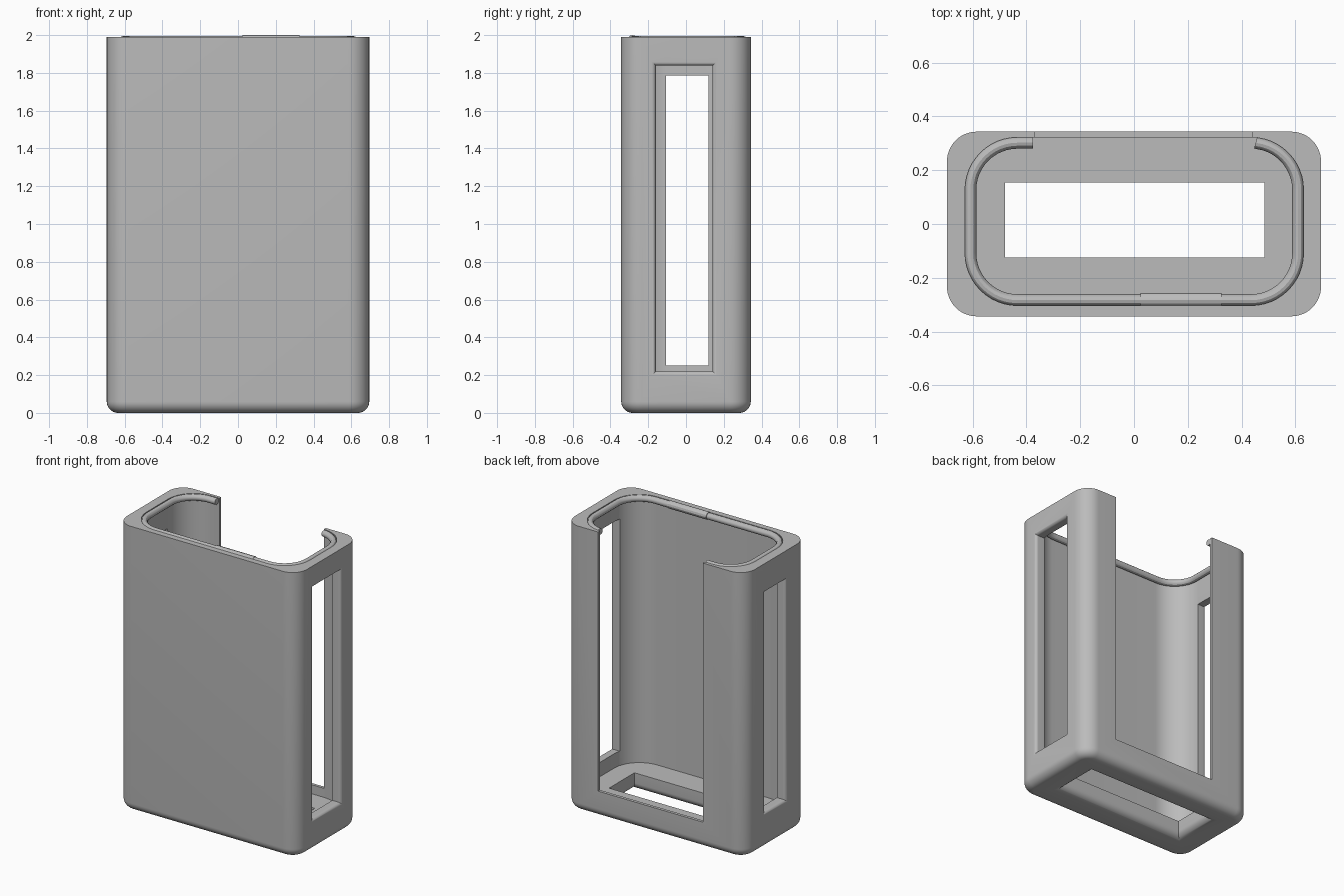
import bpy, bmesh, math
from mathutils import Vector

if "Cube" in bpy.data.objects:
    bpy.data.objects.remove(bpy.data.objects["Cube"])

grey = bpy.data.materials.new("light_grey")
grey.diffuse_color = (0.5, 0.5, 0.5, 1)
grey.use_nodes = True
grey.node_tree.nodes["Principled BSDF"].inputs["Base Color"].default_value = grey.diffuse_color

X, Y, TOP = 0.695, 0.343, 1.99          # outer half sizes and rim height
CAVITY = (-0.628, 0.63, -0.303, 0.322)  # x0, x1, y0, y1
SLOT = (-0.37, 0.438)                   # back opening, x range


def rounded_rect(x0, x1, y0, y1, r, n=12):
    """Counter-clockwise outline, starting at the left end of the back edge."""
    pts = []
    corners = [(x0 + r, y1 - r, 90), (x0 + r, y0 + r, 180),
               (x1 - r, y0 + r, 270), (x1 - r, y1 - r, 0)]
    for cx, cy, a0 in corners:
        for i in range(n + 1):
            a = math.radians(a0 + 90 * i / n)
            pts.append((cx + r * math.cos(a), cy + r * math.sin(a)))
    return pts


def loft(name, loops):
    """Closed solid through a list of equal-length 3D loops."""
    bm = bmesh.new()
    rows = [[bm.verts.new(p) for p in loop] for loop in loops]
    n = len(rows[0])
    for a, b in zip(rows, rows[1:]):
        for i in range(n):
            j = (i + 1) % n
            bm.faces.new((a[i], a[j], b[j], b[i]))
    bm.faces.new(rows[0][::-1])
    bm.faces.new(rows[-1])
    bmesh.ops.recalc_face_normals(bm, faces=bm.faces)
    mesh = bpy.data.meshes.new(name)
    bm.to_mesh(mesh)
    bm.free()
    obj = bpy.data.objects.new(name, mesh)
    bpy.context.collection.objects.link(obj)
    mesh.materials.append(grey)
    return obj


def flared(name, u0, u1, v0, v1, surface, depth, r, place, steps=8):
    """Rectangular cutter whose mouth rounds outward where it meets the surface."""
    def loop(g, d):
        return [place(u, v, surface - d) for u, v in
                ((u0 - g, v0 - g), (u1 + g, v0 - g), (u1 + g, v1 + g), (u0 - g, v1 + g))]
    loops = [loop(r, -0.05)]
    for i in range(steps + 1):
        a = math.pi / 2 * i / steps
        loops.append(loop(r * (1 - math.sin(a)), r * (1 - math.cos(a))))
    loops.append(loop(0, depth))
    return loft(name, loops)


def activate(obj):
    bpy.ops.object.select_all(action='DESELECT')
    obj.select_set(True)
    bpy.context.view_layer.objects.active = obj


def cut(obj, cutter):
    activate(obj)
    mod = obj.modifiers.new("cut", 'BOOLEAN')
    mod.operation, mod.solver, mod.object = 'DIFFERENCE', 'EXACT', cutter
    bpy.ops.object.modifier_apply(modifier=mod.name)
    bpy.data.objects.remove(cutter, do_unlink=True)


# Outer shell with a rounded bottom edge
loops, B = [], 0.06
for i in range(9):
    a = math.pi / 2 * i / 8
    g, z = B * (1 - math.sin(a)), B * (1 - math.cos(a))
    loops.append([(x, y, z) for x, y in rounded_rect(-X + g, X - g, -Y + g, Y - g, 0.11 - g)])
loops.append([(x, y, TOP) for x, y in rounded_rect(-X, X, -Y, Y, 0.11)])
case = loft("case", loops)

# Main cavity
outline = rounded_rect(*CAVITY, 0.195)
cut(case, loft("cavity_cutter", [[(x, y, z) for x, y in outline] for z in (0.12, 2.2)]))

# Back opening
rect = [(SLOT[0], 0.2), (SLOT[1], 0.2), (SLOT[1], 0.5), (SLOT[0], 0.5)]
cut(case, loft("slot_cutter", [[(x, y, z) for x, y in rect] for z in (0.183, 2.3)]))

# Side windows and floor opening
cut(case, flared("right_cutter", -0.16, 0.14, 0.22, 1.838, X, 0.2, 0.022,
                 lambda u, v, w: (w, u, v)))
cut(case, flared("left_cutter", -0.105, 0.12, 0.252, 1.785, X, 0.2, 0.022,
                 lambda u, v, w: (-w, u, v)))
cut(case, flared("floor_cutter", -0.48, 0.485, -0.125, 0.155, 0, 0.25, 0.05,
                 lambda u, v, w: (u, v, -w)))


def tube(name, pts, radius):
    """Round bar along a path, as a mesh."""
    curve = bpy.data.curves.new(name, 'CURVE')
    curve.dimensions = '3D'
    curve.bevel_depth, curve.bevel_resolution = radius, 4
    curve.use_fill_caps = True
    spline = curve.splines.new('POLY')
    spline.points.add(len(pts) - 1)
    for p, co in zip(spline.points, pts):
        p.co = (*co, 1)
    obj = bpy.data.objects.new(name, curve)
    bpy.context.collection.objects.link(obj)
    curve.materials.append(grey)
    activate(obj)
    bpy.ops.object.convert(target='MESH')
    return bpy.context.view_layer.objects.active


# Retaining bead around the inside of the rim, open at the back
x0, x1, y0, y1 = CAVITY
G = 0.02
path = rounded_rect(x0 + G, x1 - G, y0 + G, y1 - G, 0.175)
path = [(SLOT[0] - 0.005, y1 - G)] + path + [(SLOT[1] + 0.014, y1 - G)]
path = [p for i, p in enumerate(path)
        if i in (0, len(path) - 1) or not (SLOT[0] < p[0] < SLOT[1] + 0.014 and p[1] > 0.25)]
bead = tube("rim_bead", [(x, y, 1.973) for x, y in path], 0.022)

# Thicker catch on the front run of the bead
catch = tube("front_catch", [(0.025, y0 + G, 1.974), (0.325, y0 + G, 1.974)], 0.026)

for obj in (case, bead, catch):
    activate(obj)
    bpy.ops.object.shade_smooth_by_angle(angle=math.radians(30))
